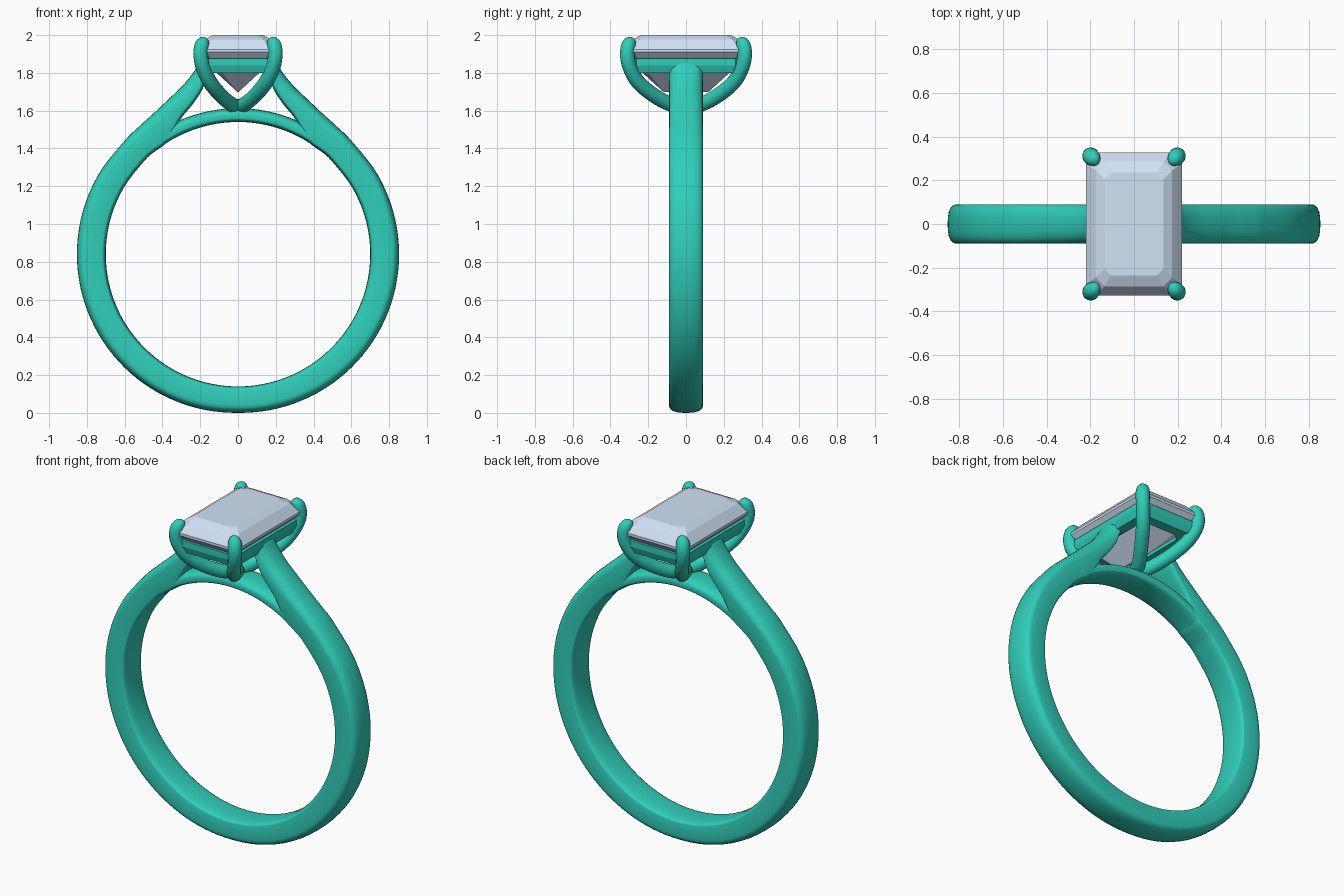
import bpy, bmesh
from math import sin, cos, pi, radians, copysign
from mathutils import Vector

if "Cube" in bpy.data.objects:
    bpy.data.objects.remove(bpy.data.objects["Cube"])


def material(name, rgb):
    m = bpy.data.materials.new(name)
    m.diffuse_color = (*rgb, 1)
    m.use_nodes = True
    m.node_tree.nodes["Principled BSDF"].inputs["Base Color"].default_value = m.diffuse_color
    return m


METAL = material("green_metal", (0.03, 0.62, 0.49))
STONE = material("pale_blue_stone", (0.64, 0.76, 0.92))
CENTRE = 0.84   # height of the finger hole centre
HOLE = 0.70     # finger hole radius


def loft(name, rings, mat, loop=False, smooth=40):
    """Skin a list of equal-length point rings; cap the ends unless looped."""
    bm = bmesh.new()
    vs = [[bm.verts.new(p) for p in r] for r in rings]
    n = len(vs[0])
    pairs = list(zip(vs, vs[1:])) + ([(vs[-1], vs[0])] if loop else [])
    for a, b in pairs:
        for i in range(n):
            j = (i + 1) % n
            bm.faces.new((a[i], a[j], b[j], b[i]))
    if not loop:
        bm.faces.new(vs[0])
        bm.faces.new(vs[-1])
    bmesh.ops.recalc_face_normals(bm, faces=bm.faces)
    me = bpy.data.meshes.new(name)
    bm.to_mesh(me)
    bm.free()
    me.materials.append(mat)
    ob = bpy.data.objects.new(name, me)
    bpy.context.collection.objects.link(ob)
    if smooth:
        bpy.ops.object.select_all(action='DESELECT')
        ob.select_set(True)
        bpy.context.view_layer.objects.active = ob
        bpy.ops.object.shade_smooth_by_angle(angle=radians(smooth))
    return ob


def spline(pts, steps):
    """Catmull-Rom through points of any dimension."""
    pts = [Vector(p) for p in pts]
    p = [2 * pts[0] - pts[1]] + pts + [2 * pts[-1] - pts[-2]]
    out = []
    for k in range(1, len(p) - 2):
        a, b, c, d = p[k - 1:k + 3]
        for s in range(steps):
            t = s / steps
            out.append(0.5 * (2 * b + (c - a) * t + (2 * a - 5 * b + 4 * c - d) * t * t
                              + (3 * b - a - 3 * c + d) * t ** 3))
    return out + [pts[-1]]


def band_ring(inner, outer, width, dome, lip=0.02, n=12):
    """Band cross-section: flat sides, domed outside, softened inside."""
    d = outer - inner
    t = d.length
    d = d / t
    ring = []
    for side, depth, base in ((1, dome, t - dome), (-1, lip, lip)):
        for i in range(n + 1):
            a = pi * i / n
            c = cos(a) * side
            v = width * copysign(abs(c) ** 0.75, c)
            q = inner + d * (base + side * depth * abs(sin(a)) ** 0.85)
            ring.append((q.x, v, q.y))
    return ring


def polar(r, deg):
    a = radians(deg)
    return r * cos(a), CENTRE + r * sin(a)


# Shank: right half stations (inner x,z, outer x,z), mirrored to the left
half = [polar(HOLE, a) + polar(0.84 + 0.013 * cos(radians(a)), a) for a in range(-90, 46, 15)]
half += [(.440, 1.384, .525, 1.515), (.383, 1.426, .450, 1.583), (.335, 1.50, .398, 1.632),
         (.297, 1.565, .345, 1.682), (.240, 1.634, .288, 1.738),
         (.190, 1.710, .238, 1.800), (.168, 1.780, .205, 1.855)]
stations = [(-a, b, -c, d) for a, b, c, d in reversed(half[1:])] + half
rings = []
for s in spline(stations, 5):
    i, o = Vector((s[0], s[1])), Vector((s[2], s[3]))
    blend = min(1, max(0, (s[3] - 1.45) / 0.35))
    rings.append(band_ring(i, o, 0.09, 0.042 + 0.033 * blend))
loft("shank", rings, METAL)

# Bridge closing the finger hole under the setting
loft("bridge", [band_ring(Vector(polar(HOLE, a)), Vector(polar(0.773, a)), 0.0895, 0.035)
                for a in range(54, 127, 3)], METAL)


def cut_rect(x, y, z, c):
    """Rectangle with clipped corners."""
    return [(x, y - c, z), (x - c, y, z), (c - x, y, z), (-x, y - c, z),
            (-x, c - y, z), (c - x, -y, z), (x - c, -y, z), (x, c - y, z)]


# Step-cut stone: table, crown, girdle, pavilion, keel
loft("stone", [cut_rect(*r) for r in (
    (.135, .235, 2.0, .03), (.175, .285, 1.977, .04), (.22, .327, 1.925, .05),
    (.22, .327, 1.91, .05), (.113, .23, 1.80, .03), (.004, .12, 1.70, .002))], STONE, smooth=0)

# Rail holding the stone
loft("rail", [cut_rect(*r) for r in (
    (.207, .313, 1.877, .05), (.207, .313, 1.84, .05), (.192, .298, 1.80, .05),
    (.135, .24, 1.80, .04), (.155, .26, 1.877, .04))], METAL, loop=True, smooth=20)

# Four claws sweeping up from under the stone, with rounded ends
path = spline([(.008, .02, 1.622), (.04, .09, 1.637), (.098, .18, 1.688), (.152, .258, 1.757),
               (.187, .299, 1.835), (.198, .311, 1.90), (.190, .302, 1.95), (.168, .278, 1.978)], 5)
for sx in (-1, 1):
    for sy in (-1, 1):
        rings = []
        last = len(path) - 1
        for k, p in enumerate(path):
            tan = (path[min(k + 1, last)] - path[max(k - 1, 0)]).normalized()
            across = Vector((.31, -.2, 0)).normalized()
            across = (across - tan * across.dot(tan)).normalized()
            up = tan.cross(across)
            e = min(1, (last - k + 0.15) / 7)
            r = 0.039 * (1 - (1 - e) ** 2) ** 0.5
            ring = []
            for i in range(16):
                a = 2 * pi * i / 16
                q = p + across * r * cos(a) + up * r * sin(a)
                ring.append((q.x * sx, q.y * sy, q.z))
            rings.append(ring)
        loft(f"claw_{'back' if sy > 0 else 'front'}_{'right' if sx > 0 else 'left'}", rings, METAL)
